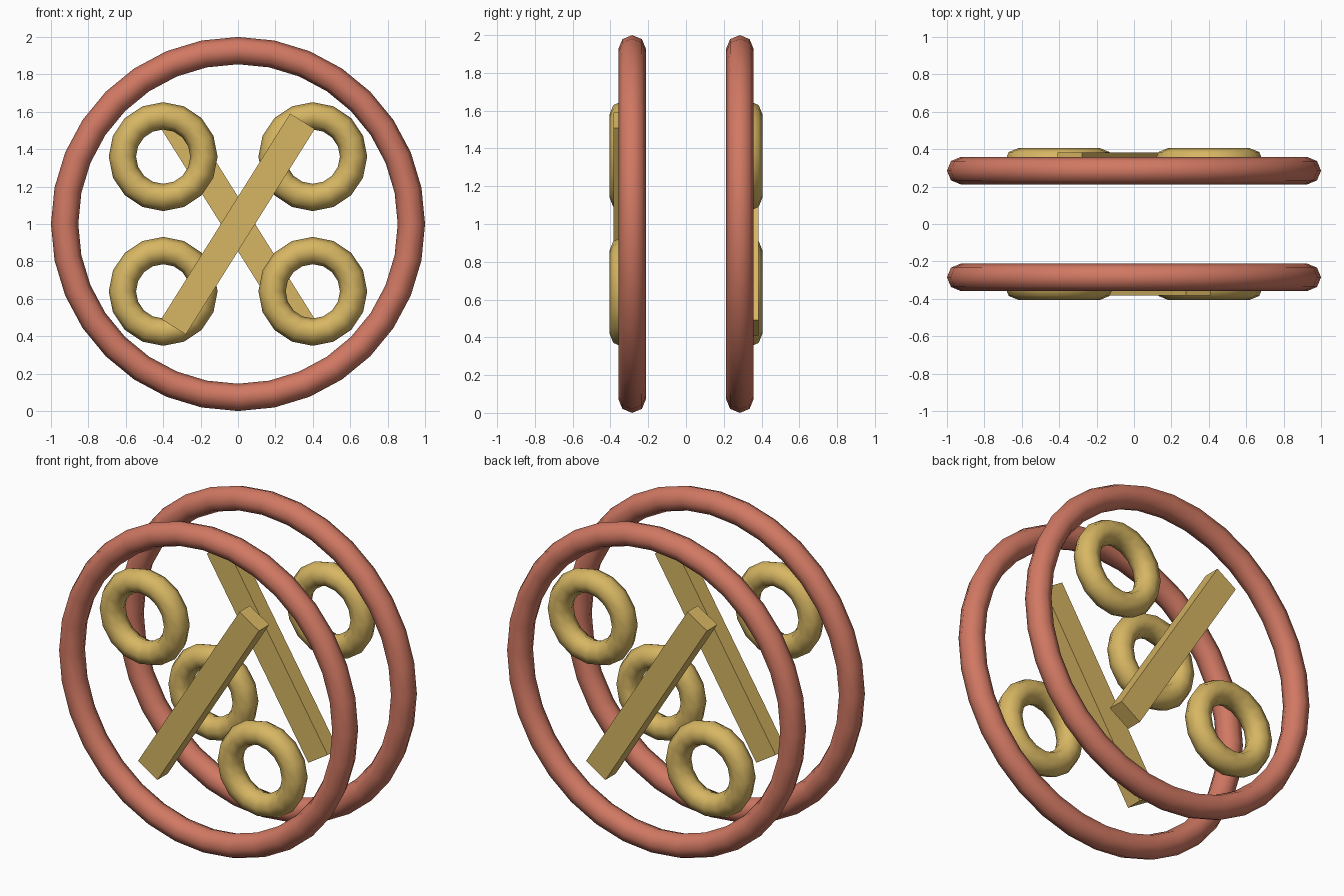
import bpy
import math

cube = bpy.data.objects.get("Cube")
if cube:
    bpy.data.objects.remove(cube, do_unlink=True)


def make_material(name, color):
    mat = bpy.data.materials.new(name)
    mat.use_nodes = True
    mat.diffuse_color = color
    mat.node_tree.nodes["Principled BSDF"].inputs["Base Color"].default_value = color
    return mat


coral = make_material("coral red", (0.64, 0.19, 0.125, 1))
gold = make_material("soft gold", (0.68, 0.47, 0.125, 1))

TUBE = 0.073     # shared tube radius of all rings
RING_Y = 0.285   # depth of the large rings
SIGN_Y = 0.333   # depth of the bars and small rings


def add_ring(name, x, y, z, radius, segments, mat):
    bpy.ops.mesh.primitive_torus_add(
        major_radius=radius, minor_radius=TUBE,
        major_segments=segments, minor_segments=8,
        location=(x, y, z), rotation=(math.pi / 2, 0, 0))
    ring = bpy.context.object
    ring.name = name
    ring.data.materials.append(mat)
    bpy.ops.object.shade_smooth_by_angle(angle=math.radians(60))


def add_bar(name, y, tilt):
    bpy.ops.mesh.primitive_cube_add(size=1, location=(0, y, 1),
                                    rotation=(0, tilt, 0))
    bar = bpy.context.object
    bar.name = name
    bar.scale = (0.155, 0.1, 1.297)
    bar.data.materials.append(gold)


# The back face is the front face turned half way round the vertical axis
for side, turn in (("front", 1), ("back", -1)):
    add_ring(side + "_large_ring", 0, -turn * RING_Y, 1, 1 - TUBE, 32, coral)
    add_bar(side + "_diagonal_bar", -turn * SIGN_Y, turn * math.radians(32.1))
    for level, s in (("upper", 1), ("lower", -1)):
        add_ring(f"{side}_{level}_small_ring", -s * turn * 0.4,
                 -turn * SIGN_Y, 1 + s * 0.36, 0.218, 16, gold)
